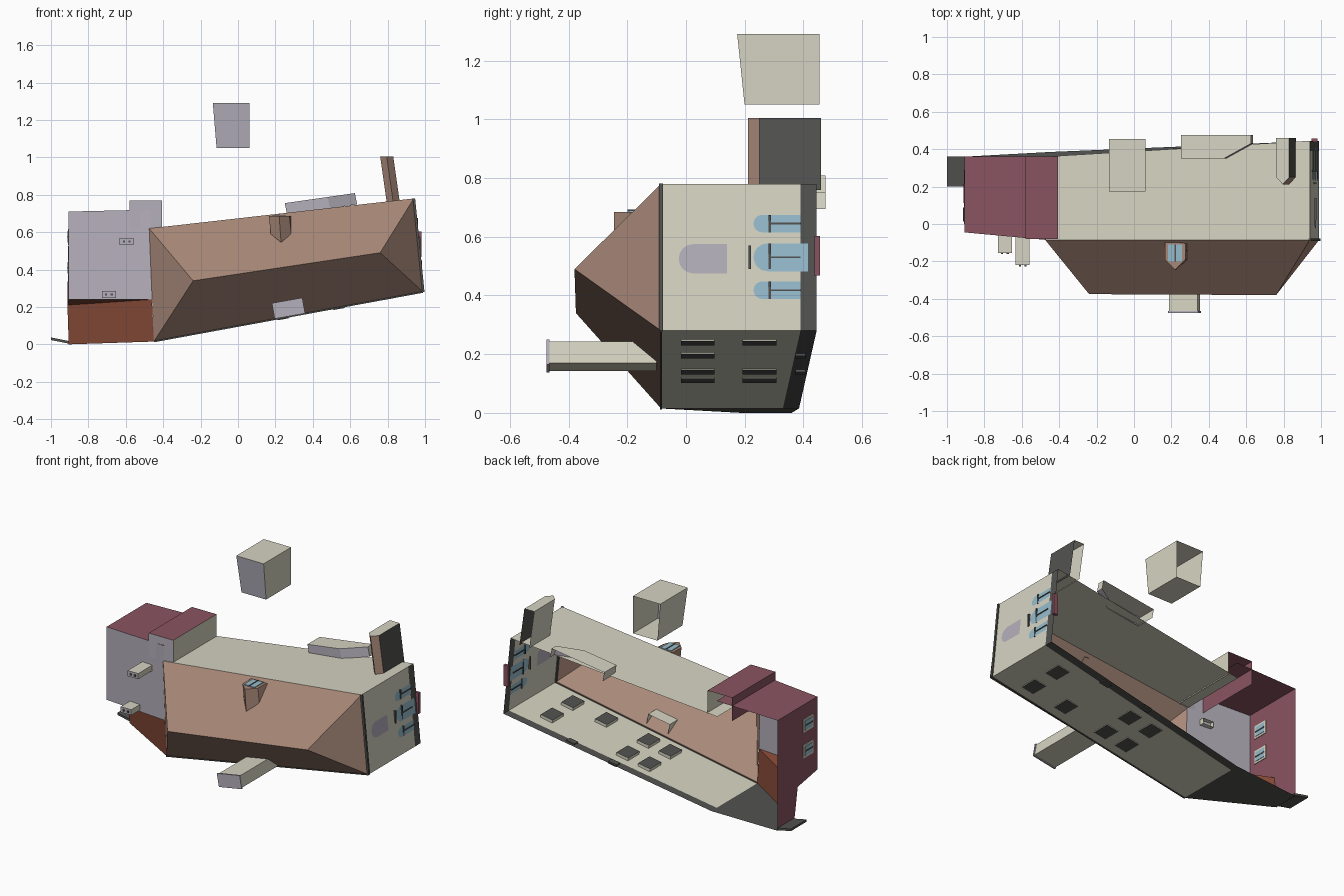
import bpy
import math
from mathutils import Vector, Matrix

default_cube = bpy.data.objects.get("Cube")
if default_cube:
    bpy.data.objects.remove(default_cube, do_unlink=True)

TILT = Matrix.Rotation(math.radians(-10), 4, "Y")


def material(name, red, green, blue):
    linear = [((c / 255 + 0.055) / 1.055) ** 2.4 for c in (red, green, blue)] + [1]
    mat = bpy.data.materials.new(name)
    mat.use_nodes = True
    mat.diffuse_color = linear
    mat.node_tree.nodes["Principled BSDF"].inputs["Base Color"].default_value = linear
    return mat


cream = material("cream plaster", 214, 212, 194)
lavender = material("lavender flat roof", 181, 176, 188)
brown = material("brown roof tile", 168, 136, 120)
rust = material("rust red roof", 134, 74, 56)
maroon = material("maroon wall", 138, 84, 97)
grey = material("dark grey stone", 82, 82, 80)
blue = material("pale blue glass", 150, 188, 205)


def sheet(name, *panels):
    """Build one object from (material, corner points) panels."""
    verts, faces, slots = [], [], []
    mats = list(dict.fromkeys(mat for mat, points in panels))
    for mat, points in panels:
        faces.append(range(len(verts), len(verts) + len(points)))
        verts.extend(points)
        slots.append(mats.index(mat))
    mesh = bpy.data.meshes.new(name)
    mesh.from_pydata(verts, [], [list(face) for face in faces])
    for mat in mats:
        mesh.materials.append(mat)
    for face, slot in zip(mesh.polygons, slots):
        face.material_index = slot
    mesh.update()
    obj = bpy.data.objects.new(name, mesh)
    bpy.context.collection.objects.link(obj)
    return obj


def block(name, centre, size, tilted=False, **sides):
    """Box whose listed sides are built; the rest stay open."""
    centre, half = Vector(centre), Vector(size) / 2
    turn = TILT if tilted else Matrix()
    axes = dict(left=(0, -1), right=(0, 1), front=(1, -1), back=(1, 1), bottom=(2, -1), top=(2, 1))
    panels = []
    for side, mat in sides.items():
        axis, sign = axes[side]
        ring = []
        for a, b in ((-1, -1), (1, -1), (1, 1), (-1, 1)):
            corner = Vector((0, 0, 0))
            corner[axis] = sign * half[axis]
            corner[(axis + 1) % 3] = sign * a * half[(axis + 1) % 3]
            corner[(axis + 2) % 3] = b * half[(axis + 2) % 3]
            ring.append(centre + turn @ corner)
        panels.append((mat, ring))
    return sheet(name, *panels)


def solid(name, mat, centre, size, tilted=False, **other):
    sides = dict.fromkeys(("left", "right", "front", "back", "bottom", "top"), mat)
    sides.update(other)
    return block(name, centre, size, tilted, **sides)


def slide(point, y):
    """The same point moved to another depth."""
    return Vector((point.x, y, point.z))


# Main house: eave corners, ridge and ground edge
eave = -0.085
low_left, low_right = Vector((-0.45, eave, 0.015)), Vector((0.99, eave, 0.28))
high_left, high_right = Vector((-0.475, eave, 0.62)), Vector((0.94, eave, 0.78))
ridge_left, ridge_right = Vector((-0.24, -0.375, 0.34)), Vector((0.76, -0.38, 0.49))
sheet("hip_roof",
      (brown, [low_left, low_right, ridge_right, ridge_left]),
      (brown, [high_right, high_left, ridge_left, ridge_right]),
      (brown, [low_right, high_right, ridge_right]),
      (brown, [high_left, low_left, ridge_left]))

plinth, ground, far_ground = 0.39, 0.445, 0.36
sheet("upper_long_wall",
      (cream, [high_left, high_right, slide(high_right, ground), slide(high_left, far_ground)]))
sheet("end_wall",
      (cream, [low_right, slide(low_right, plinth), slide(high_right, plinth), high_right]),
      (grey, [slide(low_right, plinth), slide(low_right, ground),
              slide(high_right, ground), slide(high_right, plinth)]))
sheet("lower_long_wall",
      (cream, [low_left, slide(low_left, 0.33), slide(low_right, plinth), low_right]),
      (grey, [slide(low_left, 0.33), slide(low_left, 0.385),
              slide(low_right, ground), slide(low_right, plinth)]))


# Dark eave bands
def band(name, start, end, width):
    run = end - start
    obj = solid(name, grey, (0, 0, 0), (run.length, width, width))
    obj.matrix_world = Matrix.Translation((start + end) / 2) @ run.to_track_quat("X", "Z").to_matrix().to_4x4()


band("end_eave_band", low_right, high_right, 0.014)
band("lower_eave_band", low_left, low_right, 0.008)

# Windows set into the lower long wall
for row, columns in ((0.04, (0.085, 0.24, 0.54, 0.78)), (0.25, (0.085, 0.24, 0.78))):
    for x in columns:
        z = low_left.z + (x - low_left.x) * 0.184 + 0.008
        solid("lower_wall_window", cream, (x, row, z), (0.085, 0.115, 0.024), True, top=grey, bottom=grey)
for x in (0.24, 0.54):
    z = low_left.z + (x - low_left.x) * 0.184
    solid("plinth_vent", grey, (x, plinth, z), (0.06, 0.035, 0.016), True)


# Arched openings on the end wall, heads pointing to the roof
def arch(name, mat, y, length, z, width):
    radius = width / 2
    outline = [(y + length, z - radius)]
    for i in range(9):
        angle = math.pi * i / 8
        outline.append((y + radius - radius * math.sin(angle), z - radius * math.cos(angle)))
    outline.append((y + length, z + radius))
    for shift in (-0.004, 0.004):
        sheet(name, (mat, [(low_right.x - (h - low_right.z) / 10 + shift, d, h) for d, h in outline]))


def wall_x(z):
    return low_right.x - (z - low_right.z) / 10


arch("blind_arch", lavender, -0.025, 0.165, 0.525, 0.1)
for z, length, width in ((0.645, 0.16, 0.06), (0.53, 0.185, 0.095), (0.418, 0.16, 0.06)):
    arch("arched_window", blue, 0.23, length, z, width)
    solid("window_bar", grey, (wall_x(z), 0.285, z), (0.016, 0.008, width))
    solid("window_mullion", grey, (wall_x(z), 0.34, z), (0.016, 0.1, 0.006))
solid("window_hood", grey, (wall_x(0.53), 0.217, 0.53), (0.02, 0.008, 0.08))
solid("end_balcony", maroon, (wall_x(0.53), 0.447, 0.535), (0.03, 0.018, 0.135))

# Side wing: open shell with a splayed lower corner
wing_x, wing_front, wing_top, rust_top = -0.905, -0.045, 0.71, 0.24
top_front = Vector((wing_x, wing_front, wing_top))
mid_front = Vector((wing_x, wing_front, rust_top))
splay_top, splay_foot = Vector((-0.912, 0.165, 0.21)), Vector((wing_x, 0.19, 0))
join_top, join_mid = Vector((-0.47, eave, 0.72)), Vector((-0.46, eave, rust_top))
shed_x = -0.58
sheet("wing_walls",
      (maroon, [top_front, mid_front, splay_top, splay_foot, (wing_x, far_ground, 0),
                (wing_x, far_ground, wing_top)]),
      (maroon, [top_front, join_top, slide(join_top, far_ground), slide(top_front, far_ground)]),
      (lavender, [mid_front, join_mid, join_top, top_front]),
      (rust, [splay_foot, low_left, join_mid, splay_top]),
      (rust, [splay_top, join_mid, mid_front]),
      (grey, [low_left, splay_foot, slide(splay_foot, far_ground), slide(low_left, 0.385)]))
block("wing_upper_room", (-0.493, 0.14, 0.695), (0.175, 0.44, 0.15),
      left=maroon, right=cream, front=lavender, top=maroon)
for z in (0.575, 0.41):
    solid("wing_window_frame", cream, (wing_x, 0.05, z), (0.008, 0.1, 0.085))
    solid("wing_window_glass", blue, (wing_x, 0.05, z), (0.014, 0.075, 0.06))
    solid("wing_window_bar", grey, (wing_x, 0.05, z), (0.018, 0.075, 0.008))
step = solid("door_step", grey, (-0.95, 0.28, 0.02), (0.1, 0.16, 0.014))
for v in step.data.vertices:
    v.co.z -= (v.co.x - -0.95) / 5


# Chimneys rising from the roofs
def chimney(name, x, z, width, height, tip, base, tilted):
    block(name, (x, (tip + base) / 2, z), (width, base - tip, height), tilted,
          left=cream, right=cream, front=lavender, top=cream, bottom=cream)
    for side in (-1, 1):
        spot = Vector((x, tip, z)) + (TILT if tilted else Matrix()) @ Vector((side * width / 5, 0, 0))
        solid("chimney_pot", grey, spot, (width / 7, 0.012, height / 3), tilted)


chimney("wing_chimney", -0.69, 0.267, 0.075, 0.036, -0.155, wing_front, False)
chimney("wing_tall_chimney", -0.595, 0.55, 0.075, 0.036, -0.22, wing_front, False)
chimney("main_chimney", 0.27, 0.193, 0.155, 0.075, -0.465, -0.1, True)
solid("chimney_cap", lavender, (0.27, -0.47, 0.193), (0.165, 0.01, 0.085), True)


# Gabled parts share a five sided profile swept along the house width
def gable(name, x, half, base, shoulder, peak, face_z, back_z, lean, walls, face):
    outline = [(-half, base), (-half, shoulder), (0, peak), (half, shoulder), (half, base)]
    near = [Vector((x + dx, y, face_z)) for dx, y in outline]
    far = [Vector((x + dx + lean, y, z)) for (dx, y), z in zip(outline, back_z)]
    sides = [(mat, [near[i], near[i + 1], far[i + 1], far[i]]) for i, mat in enumerate(walls)]
    return sheet(name, (face, near), *sides)


gable("roof_dormer", 0.22, 0.055, -0.1, -0.19, -0.245, 0.685,
      (0.685, 0.59, 0.545, 0.59, 0.685), 0.01, [brown] * 4, brown)
solid("dormer_glass", blue, (0.22, -0.155, 0.686), (0.075, 0.09, 0.008))
solid("dormer_bar", grey, (0.22, -0.155, 0.688), (0.008, 0.09, 0.01))
gable("gabled_porch", 0.795, 0.035, 0.46, 0.25, 0.212, 1.005,
      [0.76] * 5, 0.035, [cream, brown, brown, grey], cream)

# Bay with a splayed corner on the upper long wall
bay_plan = [(0.25, 0.475), (0.25, 0.35), (0.48, 0.35), (0.625, 0.43), (0.625, 0.475)]
roofline = [Vector((x, y, 0.755 + (x - 0.25) / 7)) for x, y in bay_plan]
footing = [p + Vector((0.012, 0, -0.06)) for p in roofline]
sheet("splayed_bay", (cream, roofline),
      *[(mat, [roofline[i], roofline[i + 1], footing[i + 1], footing[i]])
        for i, mat in enumerate((cream, lavender, lavender, cream))])

# Detached block, flared at its top edge
loose = block("floating_block", (-0.027, 0.327, 1.17), (0.175, 0.255, 0.24),
              left=cream, right=cream, front=lavender, top=cream, bottom=cream)
for v in loose.data.vertices:
    if v.co.z > 1.2:
        v.co.x -= 0.02 if v.co.x < -0.03 else 0
        v.co.y -= 0.025 if v.co.y < 0.3 else 0
